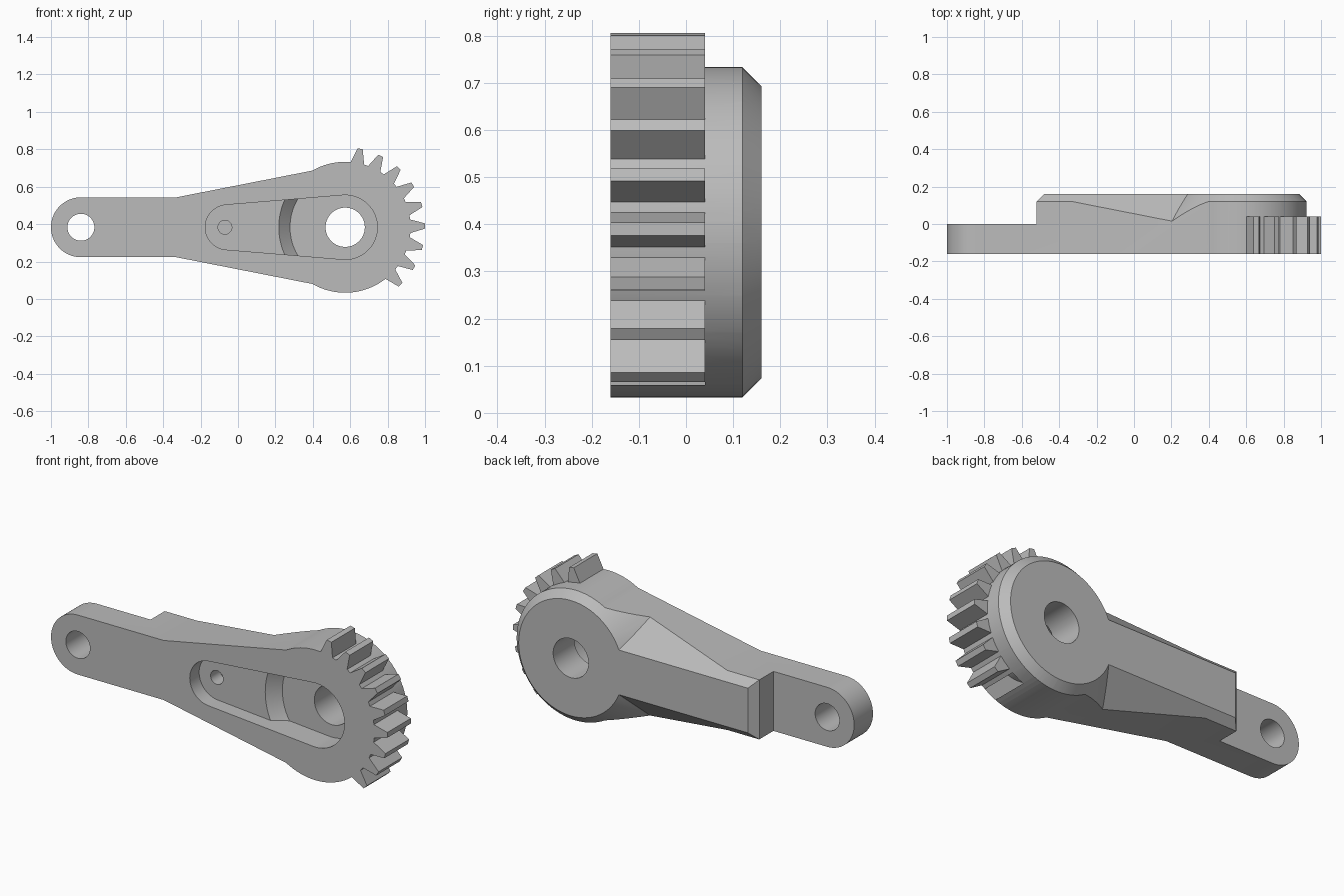
import bpy, bmesh
from math import sin, cos, pi, radians

if "Cube" in bpy.data.objects:
    bpy.data.objects.remove(bpy.data.objects["Cube"], do_unlink=True)

CX, CZ = 0.573, 0.383      # gear hub centre
EX = -0.84                 # small eye centre
RIM = 0.35                 # hub radius

steel = bpy.data.materials.new("plain_grey")
steel.use_nodes = True
steel.diffuse_color = (0.5, 0.5, 0.5, 1)
steel.node_tree.nodes["Principled BSDF"].inputs["Base Color"].default_value = (0.5, 0.5, 0.5, 1)


def arc(x, r, start, end, n):
    """Points in the xz plane, on a circle centred at height CZ."""
    angles = [radians(start + (end - start) * i / n) for i in range(n + 1)]
    return [(x + r * cos(a), CZ + r * sin(a)) for a in angles]


def ring(x, r, n=96):
    return arc(x, r, 0, 360, n)[:-1]


def finish(name, bm):
    bmesh.ops.recalc_face_normals(bm, faces=bm.faces)
    mesh = bpy.data.meshes.new(name)
    bm.to_mesh(mesh)
    bm.free()
    mesh.materials.append(steel)
    ob = bpy.data.objects.new(name, mesh)
    bpy.context.collection.objects.link(ob)
    return ob


def add_loft(bm, front, back, y0, y1):
    a = [bm.verts.new((x, y0, z)) for x, z in front]
    b = [bm.verts.new((x, y1, z)) for x, z in back]
    bm.faces.new(a)
    bm.faces.new(b)
    for i in range(len(a)):
        j = (i + 1) % len(a)
        bm.faces.new((a[i], a[j], b[j], b[i]))


def loft(name, front, y0, y1, back=None):
    bm = bmesh.new()
    add_loft(bm, front, back or front, y0, y1)
    return finish(name, bm)


def combine(target, tool, operation):
    """Apply a boolean and drop the tool object."""
    mod = target.modifiers.new("bool", 'BOOLEAN')
    mod.object, mod.operation, mod.solver = tool, operation, 'EXACT'
    bpy.context.view_layer.objects.active = target
    bpy.ops.object.modifier_apply(modifier=mod.name)
    bpy.data.objects.remove(tool, do_unlink=True)


# Arm outline: rounded eye, straight bar, taper and round hub
outline = arc(CX, RIM, -120, 120, 64) + [(-0.33, CZ + 0.16)]
outline += arc(EX, 0.16, 90, 270, 40) + [(-0.33, CZ - 0.16)]
arm = loft("lever_arm", outline, -0.16, 0.2)

# Back envelope: low slab, hub cone and bevelled ridge
envelope = loft("envelope", [(-1.2, -0.2), (1.2, -0.2), (1.2, 1), (-1.2, 1)], -0.3, 0)
cone = loft("hub_cone", ring(CX, RIM + 0.22), -0.1, 0.16, ring(CX, RIM - 0.04))
bm = bmesh.new()
for x, y, half in ((-0.48, 0.16, 0.12), (-0.52, 0.12, 0.16), (-0.52, -0.1, 0.38),
                   (0.5, 0.16, 0.12), (0.5, -0.1, 0.38)):
    for side in (-1, 1):
        bm.verts.new((x, y, CZ + side * half))
bmesh.ops.convex_hull(bm, input=bm.verts)
bmesh.ops.dissolve_limit(bm, angle_limit=0.01, verts=bm.verts, edges=bm.edges)
ridge = finish("ridge", bm)
combine(envelope, ridge, 'UNION')
combine(envelope, cone, 'UNION')
combine(arm, envelope, 'INTERSECT')

# Gear teeth around part of the hub
bm = bmesh.new()
for k in range(-4, 6):
    a = radians(0.9) + k * 2 * pi / 23
    tooth = [(CX + r * cos(a) - w * sin(a), CZ + r * sin(a) + w * cos(a))
             for r, w in ((0.335, 0.04), (0.427, 0.014), (0.427, -0.014), (0.335, -0.04))]
    add_loft(bm, tooth, tooth, -0.16, 0.04)
combine(arm, finish("teeth", bm), 'UNION')

# Front pocket with a deeper conical recess round the hub
slot = arc(CX, 0.172, -94.75, 94.75, 48) + arc(-0.055, 0.12, 94.75, 265.25, 40)
deep = loft("deep_recess", slot, -0.3, -0.02)
combine(deep, loft("recess_cone", ring(CX, 0.575), -0.3, 0.1, ring(CX, 0.175)), 'INTERSECT')
combine(arm, loft("pocket", slot, -0.3, -0.08), 'DIFFERENCE')
combine(arm, deep, 'DIFFERENCE')

# Hub bore, eye hole and blind pin hole
for name, x, r, depth in (("bore", CX, 0.105, 0.3), ("eye", EX, 0.072, 0.3), ("pin", -0.07, 0.037, 0.0)):
    combine(arm, loft(name, ring(x, r, 64), -0.3, depth), 'DIFFERENCE')

# Smooth the round faces, keep the edges sharp
bpy.ops.object.select_all(action='DESELECT')
arm.select_set(True)
bpy.context.view_layer.objects.active = arm
bpy.ops.object.shade_smooth_by_angle(angle=radians(20))
